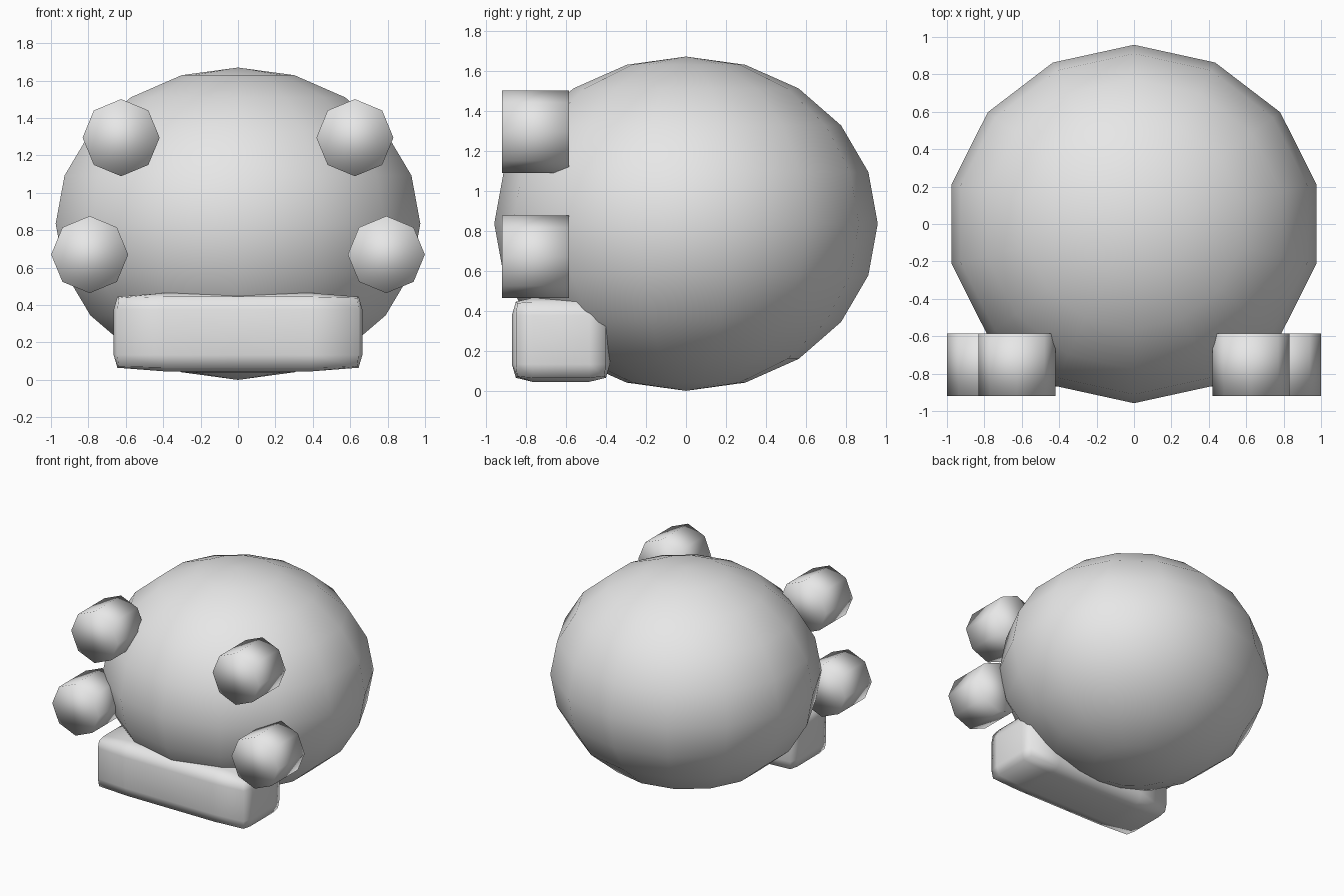
import bpy
import bmesh
from math import radians
from mathutils import Matrix, Vector

default = bpy.data.objects.get("Cube")
if default:
    bpy.data.objects.remove(default, do_unlink=True)

grey = bpy.data.materials.new("plain grey")
grey.use_nodes = True
colour = (0.8, 0.8, 0.8, 1)
grey.diffuse_color = colour
grey.node_tree.nodes["Principled BSDF"].inputs["Base Color"].default_value = colour


def finish(bm, name, location):
    """Turn a bmesh into a smooth grey object."""
    bmesh.ops.recalc_face_normals(bm, faces=bm.faces)
    for face in bm.faces:
        face.smooth = True
    mesh = bpy.data.meshes.new(name)
    bm.to_mesh(mesh)
    bm.free()
    mesh.materials.append(grey)
    obj = bpy.data.objects.new(name, mesh)
    obj.location = location
    bpy.context.collection.objects.link(obj)


# Round body, slightly flattened
bm = bmesh.new()
bmesh.ops.create_uvsphere(bm, u_segments=14, v_segments=10, radius=1)
bmesh.ops.scale(bm, vec=(1, 0.958, 0.835), verts=bm.verts)
finish(bm, "body", (0, 0, 0.835))


# Four stubby eight-sided pegs on the front
def peg(name, x, z):
    bm = bmesh.new()
    bmesh.ops.create_cone(bm, cap_ends=True, segments=8, radius1=0.206,
                          radius2=0.206, depth=0.335,
                          matrix=Matrix.Rotation(radians(90), 4, "X"))
    finish(bm, name, (x, -0.752, z))


for side, sign in (("left", 1), ("right", -1)):
    peg("upper_peg_" + side, sign * 0.625, 1.295)
    peg("lower_peg_" + side, sign * 0.793, 0.67)

# Rounded bar across the lower front
half = Vector((0.665, 0.245, 0.21))
bm = bmesh.new()
bmesh.ops.create_cube(bm, size=2)
bmesh.ops.subdivide_edges(bm, edges=bm.edges, cuts=3, use_grid_fill=True)
for v in bm.verts:
    outer = [abs(c) > 0.9 for c in v.co]
    inset = (0, 0, 0.02, 0.027)[sum(outer)]
    for i in range(3):
        sign = (v.co[i] > 0.1) - (v.co[i] < -0.1)
        reach = half[i] - inset if outer[i] else half[i] * 0.58
        v.co[i] = sign * reach
finish(bm, "lower_bar", (0, -0.625, 0.255))
